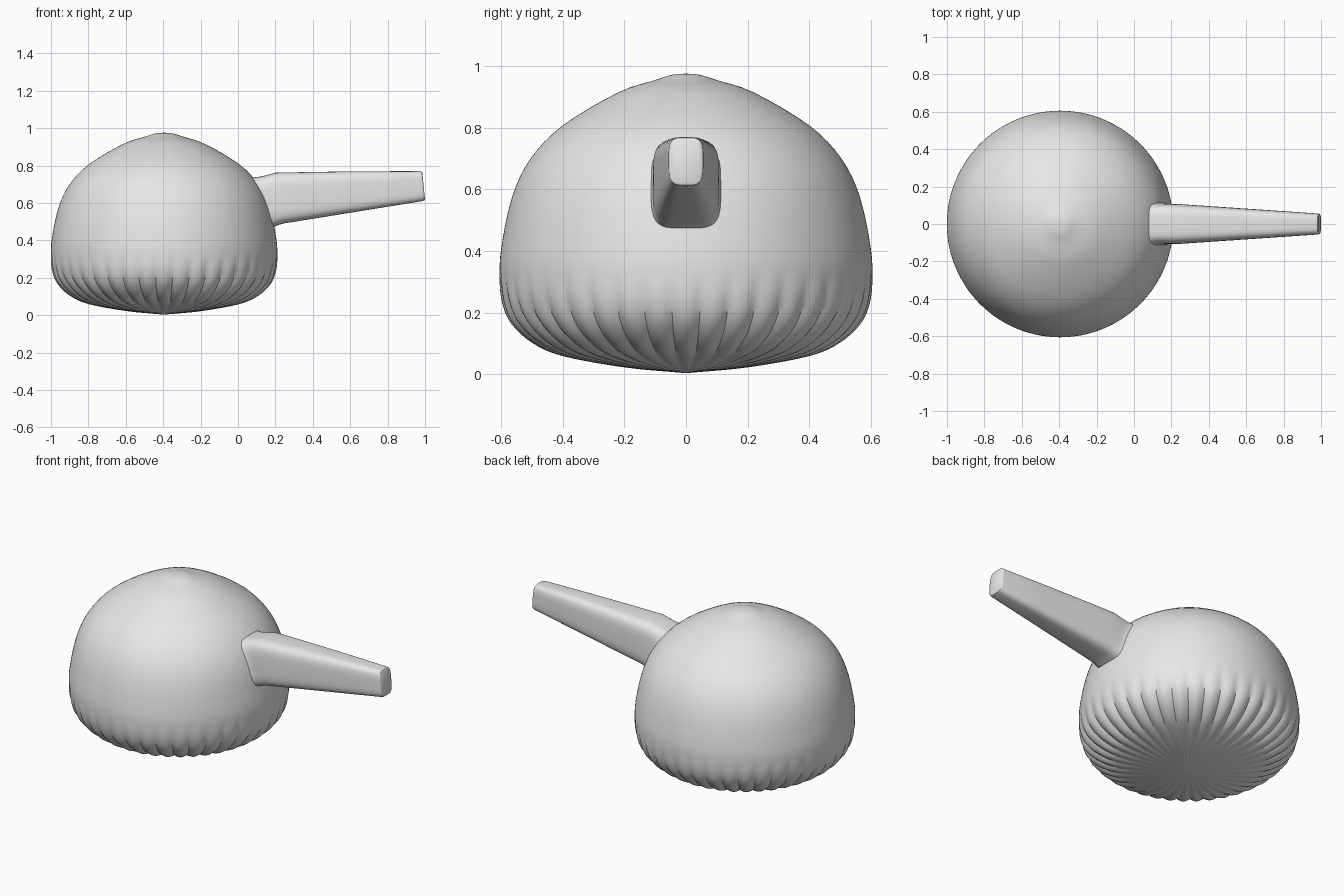
import bpy, bmesh, math
from mathutils import Vector

if "Cube" in bpy.data.objects:
    bpy.data.objects.remove(bpy.data.objects["Cube"], do_unlink=True)

grey = bpy.data.materials.new("plain grey")
grey.use_nodes = True
grey.diffuse_color = (0.8, 0.8, 0.8, 1)
grey.node_tree.nodes["Principled BSDF"].inputs["Base Color"].default_value = (0.8, 0.8, 0.8, 1)

CENTRE_X = -0.395
FLUTES = 40
SEGMENTS = FLUTES * 6


def smooth_path(points, steps):
    """Catmull-Rom curve through the points."""
    p = [Vector(q) for q in points]
    p = [2 * p[0] - p[1]] + p + [2 * p[-1] - p[-2]]
    path = []
    for a, b, c, d in zip(p, p[1:], p[2:], p[3:]):
        for i in range(steps):
            t = i / steps
            path.append(0.5 * (2 * b + (c - a) * t + (2 * a - 5 * b + 4 * c - d) * t * t
                               + (3 * b - a - 3 * c + d) * t ** 3))
    return path + [p[-2]]


def interpolate(table, x):
    """Piecewise linear lookup in a table of (x, value) pairs."""
    for (x0, v0), (x1, v1) in zip(table, table[1:]):
        if x <= x1:
            return v0 + (v1 - v0) * max(0, x - x0) / (x1 - x0)
    return table[-1][1]


def loft(name, rings, start_tip=None, end_tip=None):
    """Skin a list of closed rings; ends become a fan to a tip or a flat cap."""
    bm = bmesh.new()
    loops = [[bm.verts.new(co) for co in ring] for ring in rings]
    n = len(loops[0])
    for a, b in zip(loops, loops[1:]):
        for i in range(n):
            j = (i + 1) % n
            bm.faces.new((a[i], a[j], b[j], b[i]))
    for loop, tip in ((loops[0], start_tip), (loops[-1], end_tip)):
        if tip is None:
            bm.faces.new(loop)
        else:
            v = bm.verts.new(tip)
            for i in range(n):
                bm.faces.new((loop[i], loop[(i + 1) % n], v))
    bmesh.ops.recalc_face_normals(bm, faces=bm.faces[:])
    mesh = bpy.data.meshes.new(name)
    bm.to_mesh(mesh)
    bm.free()
    mesh.materials.append(grey)
    obj = bpy.data.objects.new(name, mesh)
    bpy.context.collection.objects.link(obj)
    bpy.ops.object.select_all(action="DESELECT")
    obj.select_set(True)
    bpy.context.view_layer.objects.active = obj
    bpy.ops.object.shade_smooth_by_angle(angle=math.radians(40))
    return obj


# Domed body: revolved profile (radius, height), fluted around the lower rim
profile = smooth_path([
    (0, 0.003), (0.2, 0.022), (0.4, 0.06), (0.5, 0.105), (0.565, 0.165), (0.595, 0.23),
    (0.605, 0.31), (0.6, 0.41), (0.565, 0.575), (0.505, 0.7), (0.4, 0.808),
    (0.22, 0.915), (0.1, 0.955), (0.045, 0.972), (0, 0.976)], 4)
flute_depth = [(0, 0), (0.03, 0.001), (0.09, 0.007), (0.18, 0.007), (0.34, 0)]

body_rings = []
for before, here, after in zip(profile, profile[1:], profile[2:]):
    along = (after - before).normalized()
    normal = Vector((along.y, -along.x))
    depth = interpolate(flute_depth, here.y)
    ring = []
    for i in range(SEGMENTS):
        angle = math.tau * i / SEGMENTS
        wave = 2 * abs(math.cos(FLUTES * angle / 2)) - 1.6
        p = here + normal * depth * wave
        ring.append((CENTRE_X + p.x * math.cos(angle), p.x * math.sin(angle), p.y))
    body_rings.append(ring)
loft("body", body_rings, (CENTRE_X, 0, profile[0].y), (CENTRE_X, 0, profile[-1].y))

# Tapered side handle, its root following the body surface
lower_edge = [(0.19, 0.472), (0.205, 0.478), (0.23, 0.488), (1, 0.612)]
upper_edge = [(0.07, 0.735), (0.13, 0.742), (0.2, 0.762), (0.6, 0.769), (1, 0.77)]
half_width = [(0.1, 0.106), (0.22, 0.108), (1, 0.055)]
body_radius = [(p.y, p.x) for p in profile]


def section_point(angle, u, shrink, flare):
    """Point of the rounded-rectangle section at fraction u along the handle."""
    c, s = math.cos(angle), math.sin(angle)
    side = math.copysign(abs(c) ** 0.5, c) * shrink
    up = math.copysign(abs(s) ** 0.5, s) * shrink

    def place(x):
        low, high = interpolate(lower_edge, x), interpolate(upper_edge, x)
        return side * interpolate(half_width, x), (low + high) / 2 + up * (high - low) / 2

    root = 0.15
    for _ in range(6):
        y, z = place(root)
        root = CENTRE_X + math.sqrt(interpolate(body_radius, z) ** 2 - y * y) - 0.006
    tip = 0.9925 - 0.0075 * up
    x = root + (tip - root) * u
    y, z = place(x)
    return x, y * flare, z


stations = [(0, 1, 1.08), (0.015, 1, 1.03), (0.04, 1, 1), (0.08, 1, 1), (0.14, 1, 1),
            (0.25, 1, 1), (0.45, 1, 1), (0.7, 1, 1), (0.985, 1, 1), (0.996, 0.97, 1), (1, 0.9, 1)]
loft("handle", [[section_point(math.tau * i / 48, *station) for i in range(48)]
                for station in stations])
